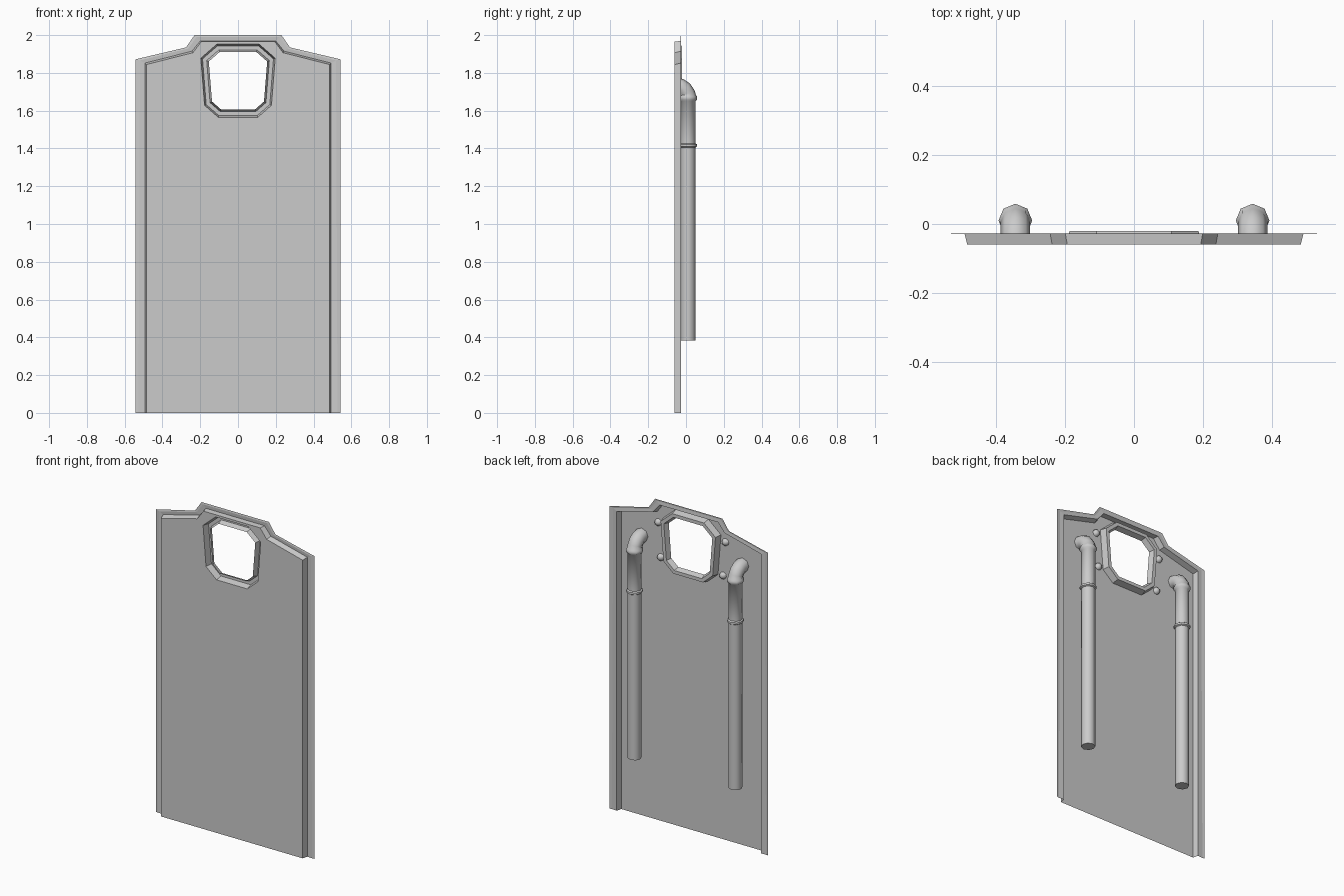
import bpy, bmesh, math
from mathutils import Vector

if "Cube" in bpy.data.objects:
    bpy.data.objects.remove(bpy.data.objects["Cube"])

FRONT, BACK = -0.06, -0.027


def finish(bm, name, smooth=False):
    me = bpy.data.meshes.new(name)
    bm.to_mesh(me)
    bm.free()
    ob = bpy.data.objects.new(name, me)
    bpy.context.collection.objects.link(ob)
    if smooth:
        bpy.ops.object.select_all(action='DESELECT')
        ob.select_set(True)
        bpy.context.view_layer.objects.active = ob
        bpy.ops.object.shade_smooth_by_angle(angle=math.radians(50))
    return ob


def mirrored(half):
    """Right half of an outline followed by its mirror image."""
    return half + [(-x, z) for x, z in reversed(half)]


def loop(bm, pts, y):
    return [bm.verts.new((x, y, z)) for x, z in pts]


def bridge(bm, a, b, closed):
    n = len(a)
    for i in range(n if closed else n - 1):
        j = (i + 1) % n
        bm.faces.new((a[i], a[j], b[j], b[i]))


def inset(pts, d):
    """Offset a closed convex outline inward by d."""
    c = Vector((sum(p[0] for p in pts), sum(p[1] for p in pts))) / len(pts)
    out, n = [], len(pts)
    for i in range(n):
        p0, p, p1 = (Vector(pts[(i + k) % n]) for k in (-1, 0, 1))
        normals = []
        for e in ((p - p0).normalized(), (p1 - p).normalized()):
            m = Vector((-e.y, e.x))
            normals.append(m if m.dot(c - p) > 0 else -m)
        s = normals[0] + normals[1]
        q = p + s * d / (1 + normals[0].dot(normals[1]))
        out.append((q.x, q.y))
    return out


# Pressed door sheet: outer flange, step wall, forward panel
bm = bmesh.new()
rim = loop(bm, mirrored([(0.542, 0), (0.542, 1.872), (0.275, 1.935), (0.23, 2.0)]), BACK)
crease = loop(bm, mirrored([(0.527, 0), (0.519, 1.866), (0.263, 1.929), (0.219, 1.99)]), BACK - 0.002)
step = loop(bm, mirrored([(0.493, 0), (0.493, 1.852), (0.244, 1.915), (0.2, 1.969)]), BACK)
panel = loop(bm, mirrored([(0.485, 0), (0.485, 1.844), (0.238, 1.907), (0.194, 1.966)]), FRONT)
for a, b in ((rim, crease), (crease, step), (step, panel)):
    bridge(bm, a, b, False)

# Window: groove pressed backwards around the opening
window = mirrored([(0.105, 1.565), (0.177, 1.628), (0.197, 1.878), (0.112, 1.952)])
rings = [loop(bm, inset(window, d), y) for d, y in
         ((0, FRONT), (0.009, -0.02), (0.030, -0.02), (0.041, -0.052))]
for a, b in zip(rings, rings[1:]):
    bridge(bm, a, b, True)

# Flat panel around the window
edges = []
for ring in (panel, rings[0]):
    for i, v in enumerate(ring):
        w = ring[(i + 1) % len(ring)]
        edges.append(bm.edges.get((v, w)) or bm.edges.new((v, w)))
bmesh.ops.triangle_fill(bm, edges=edges, use_beauty=True, use_dissolve=False)
bmesh.ops.recalc_face_normals(bm, faces=bm.faces[:])
if sum(f.normal.y * f.calc_area() for f in bm.faces) > 0:
    bmesh.ops.reverse_faces(bm, faces=bm.faces[:])
finish(bm, "door_sheet")


# Pipe handles: eight-sided sweep with collars and an elbow into the door
def pipe(name, x, sides=8):
    yc, bend_z, bend_r = 0.01, 1.668, 0.064
    path = [(yc, z, 0.0, r) for z, r in (
        (0.383, 0.040), (1.405, 0.040), (1.410, 0.048), (1.422, 0.048), (1.427, 0.040),
        (1.650, 0.040), (1.658, 0.049), (1.674, 0.049), (1.682, 0.043))]
    for k in range(1, 5):
        t = math.radians(22.5 * k)
        path.append((yc - bend_r + bend_r * math.cos(t), bend_z + bend_r * math.sin(t), t, 0.043))
    path.append((FRONT, bend_z + bend_r, math.pi / 2, 0.043))
    bm = bmesh.new()
    rows = []
    for y, z, t, r in path:
        row = []
        for i in range(sides):
            a = math.tau * i / sides
            out = r * math.cos(a)
            row.append(bm.verts.new((x + r * math.sin(a), y + out * math.cos(t), z + out * math.sin(t))))
        rows.append(row)
    for a, b in zip(rows, rows[1:]):
        bridge(bm, a, b, True)
    bm.faces.new(rows[0])
    bmesh.ops.recalc_face_normals(bm, faces=bm.faces[:])
    finish(bm, name, True)


# Rivet: half dome on the back of the panel
def rivet(name, x, z):
    bm = bmesh.new()
    bmesh.ops.create_uvsphere(bm, u_segments=8, v_segments=6, radius=0.022)
    bmesh.ops.bisect_plane(bm, geom=bm.verts[:] + bm.edges[:] + bm.faces[:],
                           plane_co=(0, 0, 0), plane_no=(0, 1, 0), clear_inner=True)
    bmesh.ops.translate(bm, verts=bm.verts[:], vec=(x, FRONT + 0.001, z))
    finish(bm, name, True)


for side, s in (("left", -1), ("right", 1)):
    pipe(f"pipe_{side}", s * 0.345)
    rivet(f"rivet_upper_{side}", s * 0.23, 1.843)
    rivet(f"rivet_lower_{side}", s * 0.213, 1.632)
